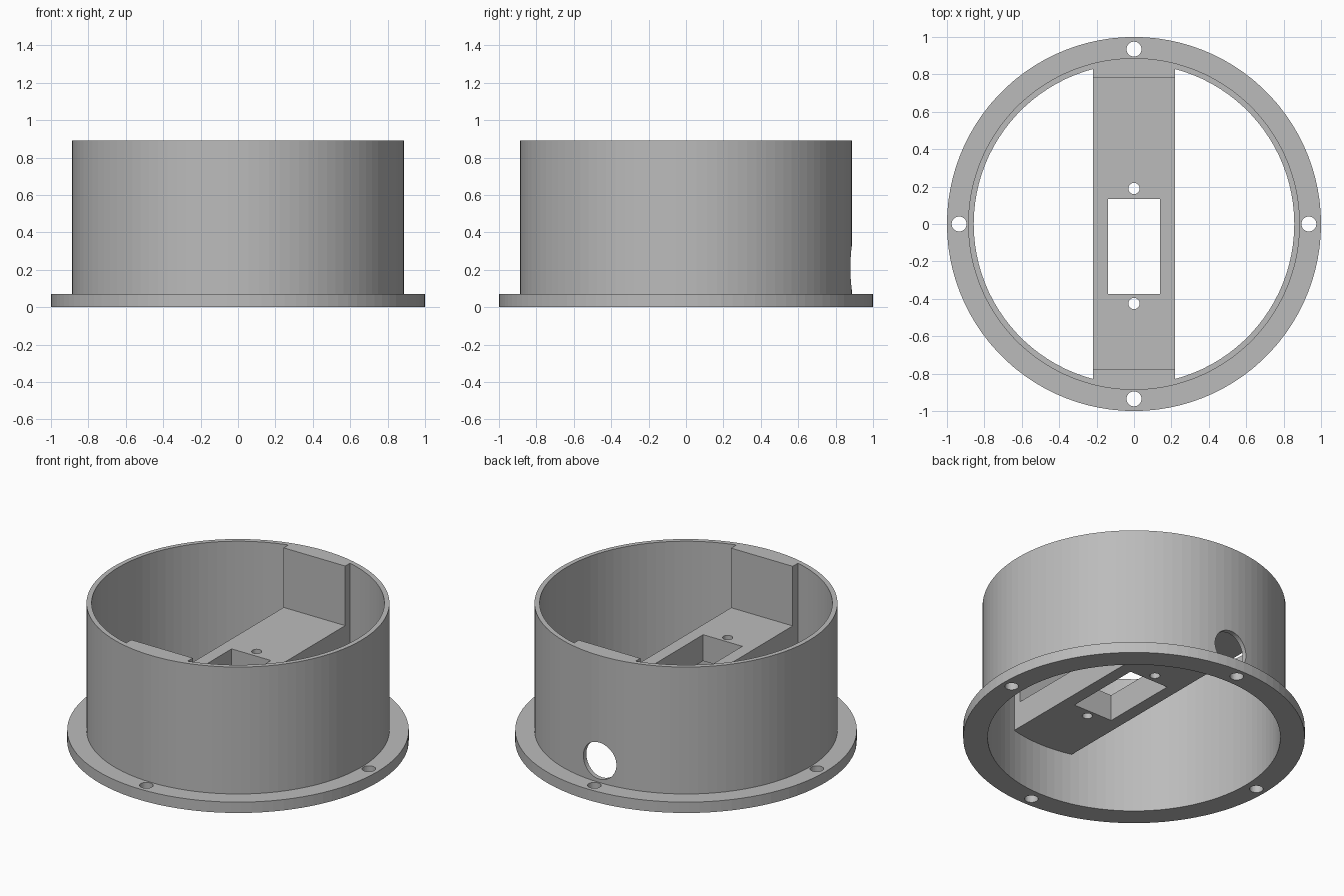
import bpy
import bmesh
from math import cos, sin, pi
from mathutils import Matrix

SIDES = 100
OUTER, INNER, FLANGE = 0.887, 0.857, 1.0
TOP, FLANGE_TOP = 0.89, 0.07
BAR_BOTTOM, BAR_TOP, BAR_HALF = 0.335, 0.505, 0.22

if "Cube" in bpy.data.objects:
    bpy.data.objects.remove(bpy.data.objects["Cube"], do_unlink=True)

grey = bpy.data.materials.new("light_grey_plastic")
grey.use_nodes = True
colour = (0.5, 0.5, 0.5, 1)
grey.diffuse_color = colour
grey.node_tree.nodes["Principled BSDF"].inputs["Base Color"].default_value = colour


def finish(name, bm):
    bmesh.ops.recalc_face_normals(bm, faces=bm.faces)
    mesh = bpy.data.meshes.new(name)
    bm.to_mesh(mesh)
    bm.free()
    mesh.materials.append(grey)
    obj = bpy.data.objects.new(name, mesh)
    bpy.context.collection.objects.link(obj)
    return obj


def lathe(name, profile):
    """Closed (radius, height) profile swept round z."""
    bm = bmesh.new()
    rings = []
    for i in range(SIDES):
        a = 2 * pi * i / SIDES
        rings.append([bm.verts.new((r * cos(a), r * sin(a), z)) for r, z in profile])
    n = len(profile)
    for i in range(SIDES):
        p, q = rings[i], rings[(i + 1) % SIDES]
        for j in range(n):
            k = (j + 1) % n
            bm.faces.new((p[j], q[j], q[k], p[k]))
    return finish(name, bm)


def extrude_x(name, outline, half):
    """Closed (y, z) outline extruded across x."""
    bm = bmesh.new()
    face = bm.faces.new([bm.verts.new((-half, y, z)) for y, z in outline])
    made = bmesh.ops.extrude_face_region(bm, geom=[face])["geom"]
    verts = [v for v in made if isinstance(v, bmesh.types.BMVert)]
    bmesh.ops.translate(bm, verts=verts, vec=(2 * half, 0, 0))
    return finish(name, bm)


def cylinder(name, radius, depth, centre, sides=32, along_y=False):
    bm = bmesh.new()
    turn = Matrix.Rotation(pi / 2 if along_y else 0, 4, "X")
    bmesh.ops.create_cone(bm, cap_ends=True, segments=sides, radius1=radius,
                          radius2=radius, depth=depth,
                          matrix=Matrix.Translation(centre) @ turn)
    return finish(name, bm)


def combine(target, other, operation):
    mod = target.modifiers.new(operation.lower(), "BOOLEAN")
    mod.operation = operation
    mod.solver = "EXACT"
    mod.object = other
    bpy.context.view_layer.objects.active = target
    bpy.ops.object.modifier_apply(modifier=mod.name)
    bpy.data.objects.remove(other, do_unlink=True)


# Tube wall with the bolt flange round its foot
housing = lathe("flanged_housing", [
    (INNER, 0), (FLANGE, 0), (FLANGE, FLANGE_TOP),
    (OUTER, FLANGE_TOP), (OUTER, TOP), (INNER, TOP)])

# Cross bar with raised end blocks, trimmed to the round wall
bar = extrude_x("cross_bar", [
    (-0.95, BAR_BOTTOM), (0.95, BAR_BOTTOM), (0.95, TOP), (0.78, TOP),
    (0.78, BAR_TOP), (-0.775, BAR_TOP), (-0.775, TOP), (-0.95, TOP)], BAR_HALF)
combine(bar, cylinder("trim", 0.87, 3, (0, 0, 0), SIDES), "INTERSECT")
combine(housing, bar, "UNION")

# Rectangular window through the bar and its two screw holes
window = extrude_x("window_cutter", [
    (-0.375, 0.2), (0.135, 0.2), (0.135, 0.7), (-0.375, 0.7)], 0.14)
combine(housing, window, "DIFFERENCE")
for y in (0.19, -0.425):
    combine(housing, cylinder("screw_cutter", 0.03, 0.4, (0, y, 0.42)), "DIFFERENCE")

# Four bolt holes in the flange
for i in range(4):
    a = i * pi / 2
    spot = (0.935 * cos(a), 0.935 * sin(a), 0)
    combine(housing, cylinder("bolt_cutter", 0.04, 0.3, spot), "DIFFERENCE")

# Cable hole through the back wall
combine(housing, cylinder("cable_cutter", 0.118, 0.3, (0, 0.9, 0.21), 48, True),
        "DIFFERENCE")
